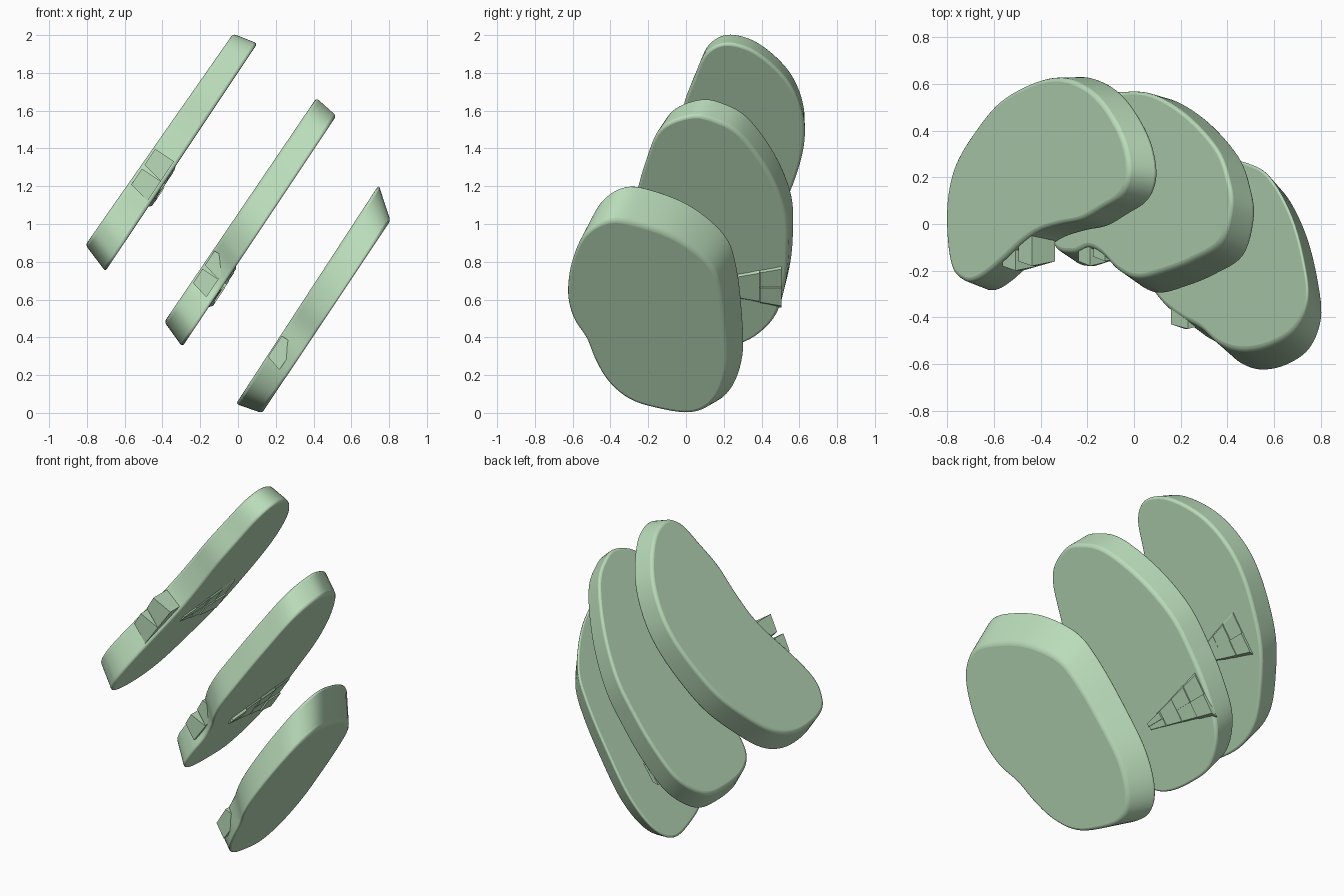
import bpy, bmesh, random
from mathutils import Vector

random.seed(4)
cube = bpy.data.objects.get("Cube")
if cube:
    bpy.data.objects.remove(cube, do_unlink=True)

green = bpy.data.materials.new("pale_green")
green.use_nodes = True
colour = (0.49, 0.71, 0.49, 1)
green.diffuse_color = colour
bsdf = next(n for n in green.node_tree.nodes if n.type == "BSDF_PRINCIPLED")
bsdf.inputs["Base Color"].default_value = colour
bsdf.inputs["Roughness"].default_value = 0.7

# All slices lean the same way: x follows height at this rate
LEAN = 0.667
NORMAL = Vector((-1, 0, LEAN)).normalized()


def place(origin, y, z, n):
    """Point on a leaning plane through origin (x, z), raised by n."""
    return Vector((origin[0] + (z - origin[1]) * LEAN, y, z)) + NORMAL * n


def smooth_loop(points, steps=6):
    """Closed curve running through the points."""
    loop = []
    count = len(points)
    for i in range(count):
        a, b, c, d = (Vector(points[(i + k) % count]) for k in (-1, 0, 1, 2))
        for s in range(steps):
            t = s / steps
            loop.append(b + (c - a) * t / 2 + (2 * a - 5 * b + 4 * c - d) * t**2 / 2
                        + (3 * b - a - 3 * c + d) * t**3 / 2)
    return loop


def loft(name, origin, rings):
    """Solid between two rings of (y, z, level) points."""
    bm = bmesh.new()
    loops = [[bm.verts.new(place(origin, *point)) for point in ring] for ring in rings]
    count = len(loops[0])
    for i in range(count):
        j = (i + 1) % count
        bm.faces.new((loops[0][i], loops[0][j], loops[1][j], loops[1][i]))
    bm.faces.new(loops[0][::-1])
    bm.faces.new(loops[1])
    bmesh.ops.recalc_face_normals(bm, faces=bm.faces)
    mesh = bpy.data.meshes.new(name)
    bm.to_mesh(mesh)
    bm.free()
    mesh.materials.append(green)
    obj = bpy.data.objects.new(name, mesh)
    bpy.context.collection.objects.link(obj)
    return obj


def slab(name, origin, outline, top, thick):
    """Rounded slice; top is (y shift, y scale, z shift, z scale) of the upper face,
    thick the thickness at the low and the high end."""
    loop = smooth_loop(outline)
    low, high = (f(p[1] for p in loop) for f in (min, max))
    mid_y = (min(p[0] for p in loop) + max(p[0] for p in loop)) / 2
    mid_z = (low + high) / 2
    lower_ring = [(y, z, 0) for y, z in loop]
    upper_ring = [(mid_y + (y - mid_y) * top[1] + top[0],
                   mid_z + (z - mid_z) * top[3] + top[2],
                   thick[0] + (thick[1] - thick[0]) * (z - low) / (high - low))
                  for y, z in loop]
    obj = loft(name, origin, [lower_ring, upper_ring])
    bevel = obj.modifiers.new("soft_edges", "BEVEL")
    bevel.width = 0.016
    bevel.segments = 3
    bevel.limit_method = "ANGLE"
    bevel.angle_limit = 0.8
    bpy.ops.object.select_all(action="DESELECT")
    bpy.context.view_layer.objects.active = obj
    obj.select_set(True)
    bpy.ops.object.shade_smooth_by_angle(angle=0.7)


def stub(name, origin, z0, z1, front, back, low, tiles):
    """Blocky chunks sitting in the notch of a slice."""
    step = (z1 - z0) / tiles
    for i in range(tiles):
        a, b = z0 + i * step, z0 + (i + 1) * step
        y = front + 0.02 * i
        inner = [(y, a, low), (y + 0.02, b, low), (back, b, low), (back, a, low)]
        outer = [(y + 0.02, a + 0.02, 0.14), (y, b, 0.14),
                 (back, b, 0.14), (back, a + 0.02, 0.14)]
        loft(f"{name}_{i + 1}", origin, [inner, outer])


def rough_strip(name, origin, y0, y1, z):
    """Two rows of uneven chips on the underside, widening to the back."""
    count = 4
    for row, side in (("upper", 1), ("lower", -1)):
        for i in range(count):
            ya, yb = (y0 + (y1 - y0) * (i + k) / count for k in (0, 0.96))
            wa, wb = (0.02 + 0.1 * (i + k) / count for k in (0, 0.96))
            ring = [(ya, z, 0.01), (yb, z, 0.01),
                    (yb, z + side * wb, 0.01), (ya, z + side * wa, 0.01)]
            depth = -random.uniform(0.005, 0.016)
            shrunk = [(y, z + (h - z) * 0.8, depth) for y, h, _ in ring]
            loft(f"{name}_{row}_{i + 1}", origin, [shrunk, ring])


# Upper slice
upper = (-0.295, 1.36)
slab("upper_slice", upper, [
    (.08, .755), (.24, .81), (.39, .94), (.52, 1.10), (.60, 1.30), (.63, 1.47),
    (.61, 1.61), (.55, 1.74), (.45, 1.85), (.33, 1.93), (.20, 1.955), (.10, 1.90),
    (.04, 1.77), (-.01, 1.64), (-.03, 1.50), (-.06, 1.36), (-.11, 1.25), (-.185, 1.13),
    (-.25, 1.02), (-.285, .93), (-.28, .86), (-.23, .79), (-.10, .755)],
    (.02, .95, .012, .94), (.165, .135))
stub("upper_stub", upper, 1.11, 1.32, -.20, .05, .02, 2)
rough_strip("upper_rough_strip", upper, .04, .45, 1.20)

# Middle slice
middle = (0.112, 0.96)
slab("middle_slice", middle, [
    (.02, 1.57), (-.14, 1.50), (-.22, 1.32), (-.27, 1.14), (-.30, .96), (-.26, .83),
    (-.19, .73), (-.16, .64), (-.185, .54), (-.165, .43), (-.06, .37), (.12, .35),
    (.31, .37), (.46, .49), (.52, .66), (.54, .85), (.53, 1.05), (.44, 1.27),
    (.29, 1.47), (.15, 1.55)],
    (.05, .95, .032, .975), (.152, .14))
stub("middle_stub", middle, .59, .78, -.18, .05, .04, 2)
rough_strip("middle_rough_strip", middle, .04, .51, .67)

# Lower slice
lower = (0.468, 0.51)
slab("lower_slice", lower, [
    (-.63, .63), (-.61, .79), (-.54, .94), (-.41, 1.015), (-.25, .995), (-.05, .92),
    (.12, .79), (.18, .65), (.21, .44), (.215, .23), (.15, .07), (.02, 0),
    (-.19, .03), (-.32, .08), (-.42, .17), (-.485, .28), (-.53, .39), (-.60, .50)],
    (.09, 1, .036, 1.13), (.142, .156))
stub("lower_stub", lower, .20, .33, -.45, -.25, .05, 1)
